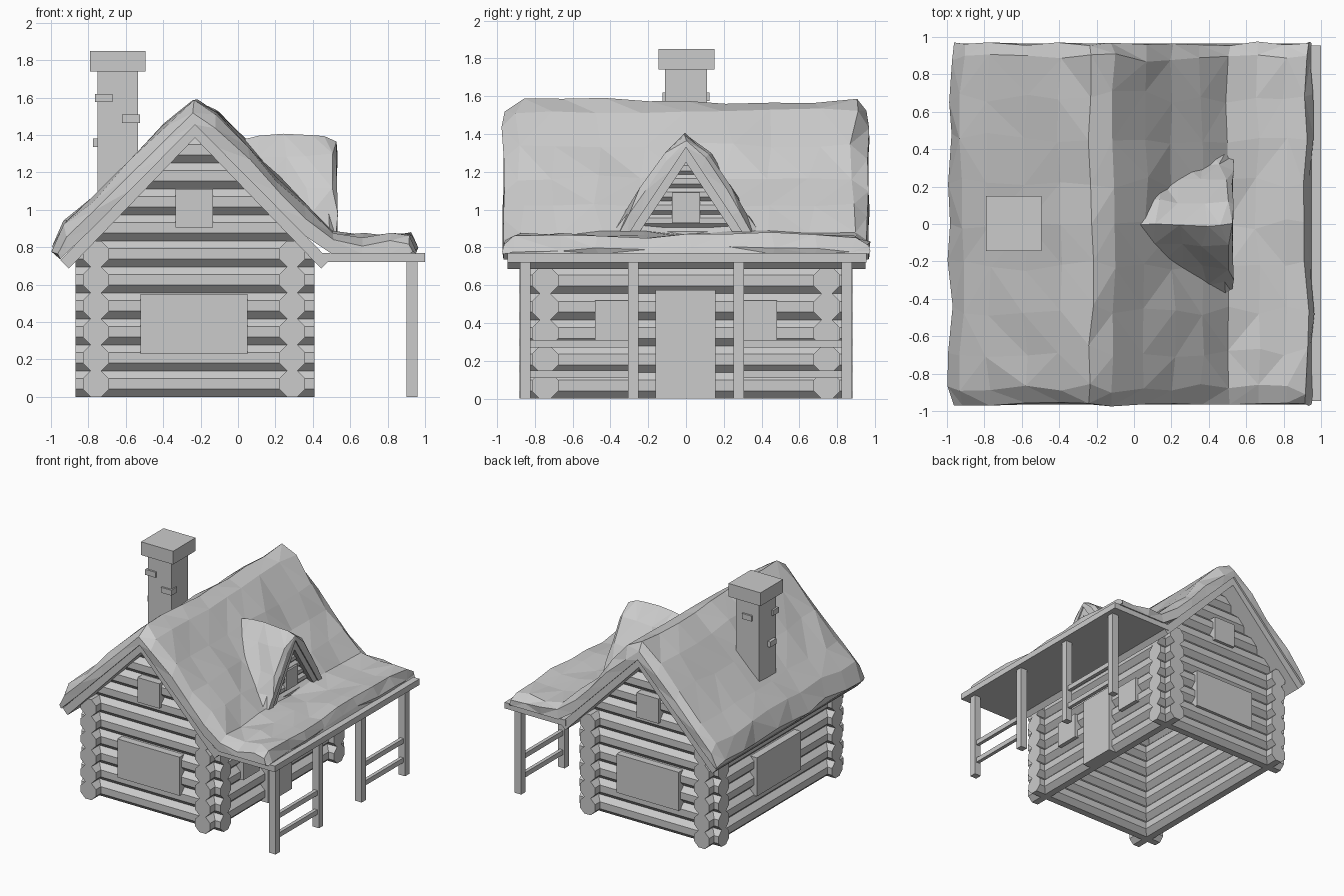
import bpy, bmesh, math, random
from mathutils import Vector

random.seed(7)
cube = bpy.data.objects.get("Cube")
if cube:
    bpy.data.objects.remove(cube, do_unlink=True)

grey = bpy.data.materials.new("plain grey")
grey.use_nodes = True
COLOUR = (0.6, 0.6, 0.6, 1)
grey.diffuse_color = COLOUR
grey.node_tree.nodes["Principled BSDF"].inputs["Base Color"].default_value = COLOUR

RIDGE = -0.23    # x of the roof ridge
PITCH = 0.139    # height of one wall log


def finish(name, bm):
    bmesh.ops.recalc_face_normals(bm, faces=bm.faces)
    mesh = bpy.data.meshes.new(name)
    bm.to_mesh(mesh)
    bm.free()
    mesh.materials.append(grey)
    obj = bpy.data.objects.new(name, mesh)
    bpy.context.collection.objects.link(obj)
    return obj


def box(name, x, y, z):
    """Box from (min, max) ranges."""
    bm = bmesh.new()
    bmesh.ops.create_cube(bm, size=1)
    for v in bm.verts:
        v.co = Vector([r[0] + (c + 0.5) * (r[1] - r[0]) for c, r in zip(v.co, (x, y, z))])
    return finish(name, bm)


def log(name, axis, across, z, start, end, size=PITCH, limit=None):
    """Eight-sided log along an axis; limit(z) gives the range its ends are mitred to."""
    bm = bmesh.new()
    radius = size / 2 / math.cos(math.pi / 8)
    rings = []
    for t in (start, end):
        ring = []
        for k in range(8):
            a = (k + 0.5) * math.pi / 4
            u, h = across + radius * math.cos(a), z + radius * math.sin(a)
            s = t
            if limit:
                low, high = limit(h)
                s = min(max(t, low), high)
            ring.append(bm.verts.new((s, u, h) if axis == "x" else (u, s, h)))
        rings.append(ring)
        bm.faces.new(ring)
    for k in range(8):
        j = (k + 1) % 8
        bm.faces.new((rings[0][k], rings[0][j], rings[1][j], rings[1][k]))
    return finish(name, bm)


def shell(name, axis, outer, inner, stations, jitter=0.0, rounding=0.0):
    """Sweep the band between two equal-length profiles along an axis."""
    bm = bmesh.new()
    rows = []
    last = len(stations) - 1
    for i, t in enumerate(stations):
        shrink = rounding if i in (0, last) else 0
        tops, bottoms = [], []
        for o, n in zip(outer, inner):
            a, h = Vector(o).lerp(Vector(n), shrink)
            a += random.uniform(-jitter, jitter)
            h += random.uniform(-jitter, jitter)
            s = t + random.uniform(-jitter, jitter) * (0.7 if shrink else 2)
            tops.append(bm.verts.new((s, a, h) if axis == "x" else (a, s, h)))
            a, h = n
            bottoms.append(bm.verts.new((t, a, h) if axis == "x" else (a, t, h)))
        rows.append((tops, bottoms))
    n = len(outer)
    for tops, bottoms in (rows[0], rows[-1]):
        for k in range(n - 1):
            bm.faces.new((tops[k], tops[k + 1], bottoms[k + 1], bottoms[k]))
    for (t0, b0), (t1, b1) in zip(rows, rows[1:]):
        for line0, line1 in ((t0, t1), (b0, b1)):
            for k in range(n - 1):
                bm.faces.new((line0[k], line0[k + 1], line1[k + 1], line1[k]))
        for k in (0, n - 1):
            bm.faces.new((t0[k], t1[k], b1[k], b0[k]))
    if jitter:
        bmesh.ops.triangulate(bm, faces=bm.faces)
    return finish(name, bm)


# Log walls: gable walls run up to the ridge, side walls stop at the eaves
def gable_limit(z):
    half = max(0.0, 1.41 - z)
    return RIDGE - half, RIDGE + half


for i in range(10):
    z = PITCH * (i + 0.5)
    for side, y in (("front", -0.745), ("back", 0.745)):
        log(f"{side}_wall_log", "x", y, z, -0.87, 0.41, limit=gable_limit)
    if i < 6:
        for side, x in (("right", -0.76), ("left", 0.29)):
            log(f"{side}_wall_log", "y", x, z, -0.88, 0.88)

# Shutters and door
for side, s in (("front", -1), ("back", 1)):
    depth = sorted((s * 0.74, s * 0.84))
    box(f"{side}_window", (-0.52, 0.05), depth, (0.23, 0.55))
    box(f"{side}_gable_window", (-0.335, -0.135), depth, (0.905, 1.11))
    box("porch_window", (0.29, 0.385), sorted((s * 0.27, s * 0.48)), (0.31, 0.52))
box("side_window", (-0.855, -0.76), (-0.29, 0.29), (0.23, 0.55))
box("door", (0.29, 0.39), (-0.16, 0.155), (0, 0.575))

# Roof boards and porch deck
shell("roof_boards", "y",
      [(-0.95, 0.73), (RIDGE, 1.46), (0.49, 0.73)],
      [(-0.905, 0.685), (RIDGE, 1.385), (0.445, 0.685)], [-0.945, 0.95])
box("porch_roof", (0.44, 1.0), (-0.945, 0.955), (0.72, 0.77))

# Porch posts and rails
for s in (-1, 1):
    for y in (0.28, 0.85):
        box("porch_post", (0.9, 0.96), (s * y - 0.028, s * y + 0.028), (0, 0.73))
    for z in (0.11, 0.27):
        box("porch_rail", (0.915, 0.945), sorted((s * 0.28, s * 0.85)), (z, z + 0.04))

# Chimney
box("chimney", (-0.75, -0.535), (-0.11, 0.11), (0.85, 1.75))
box("chimney_cap", (-0.79, -0.495), (-0.145, 0.15), (1.74, 1.85))
for x, y, z in (((-0.765, -0.67), (-0.125, -0.05), 1.575),
                ((-0.62, -0.525), (-0.125, -0.05), 1.465),
                ((-0.69, -0.6), (0.05, 0.125), 1.575),
                ((-0.775, -0.7), (-0.08, 0.0), 1.335)):
    box("chimney_brick", x, y, (z, z + 0.045))

# Dormer: boards, small logs and window
shell("dormer_boards", "x",
      [(-0.32, 0.86), (0, 1.335), (0.32, 0.86)],
      [(-0.26, 0.86), (0, 1.25), (0.26, 0.86)], [0.0, 0.52])


def dormer_limit(z):
    half = max(0.0, (1.27 - z) * 0.67)
    return -half, half


for i in range(6):
    log("dormer_log", "y", 0.45, 0.87 + 0.07 * i, -0.4, 0.4, 0.07, dormer_limit)
box("dormer_window", (0.44, 0.5), (-0.075, 0.075), (0.93, 1.09))

# Snow on the main roof and the porch
crest = [(-0.985, 0.79), (-0.92, 0.93), (-0.78, 1.06), (-0.58, 1.255), (-0.4, 1.45),
         (RIDGE, 1.575), (-0.11, 1.52), (0.06, 1.34), (0.21, 1.17), (0.36, 1.02),
         (0.5, 0.875), (0.66, 0.865), (0.81, 0.865), (0.92, 0.865), (0.95, 0.79)]
base = [(x, max(1.455 - 1.01 * abs(x - RIDGE), 0.765)) for x, z in crest]
base[0] = (-0.95, 0.735)
shell("roof_snow", "y", crest, base,
      [-0.965, -0.885, -0.68, -0.46, -0.22, 0, 0.22, 0.46, 0.68, 0.885, 0.965],
      jitter=0.016, rounding=0.45)

# Snow on the dormer
half = [(0.4, 0.86), (0.32, 0.98), (0.23, 1.12), (0.12, 1.29)]
under = [(0.31, 0.86), (0.24, 0.97), (0.16, 1.09), (0.08, 1.21)]
shell("dormer_snow", "x",
      [(-y, z) for y, z in half] + [(0, 1.405)] + half[::-1],
      [(-y, z) for y, z in under] + [(0, 1.33)] + under[::-1],
      [0.0, 0.12, 0.25, 0.37, 0.48, 0.53], jitter=0.014, rounding=0.35)
